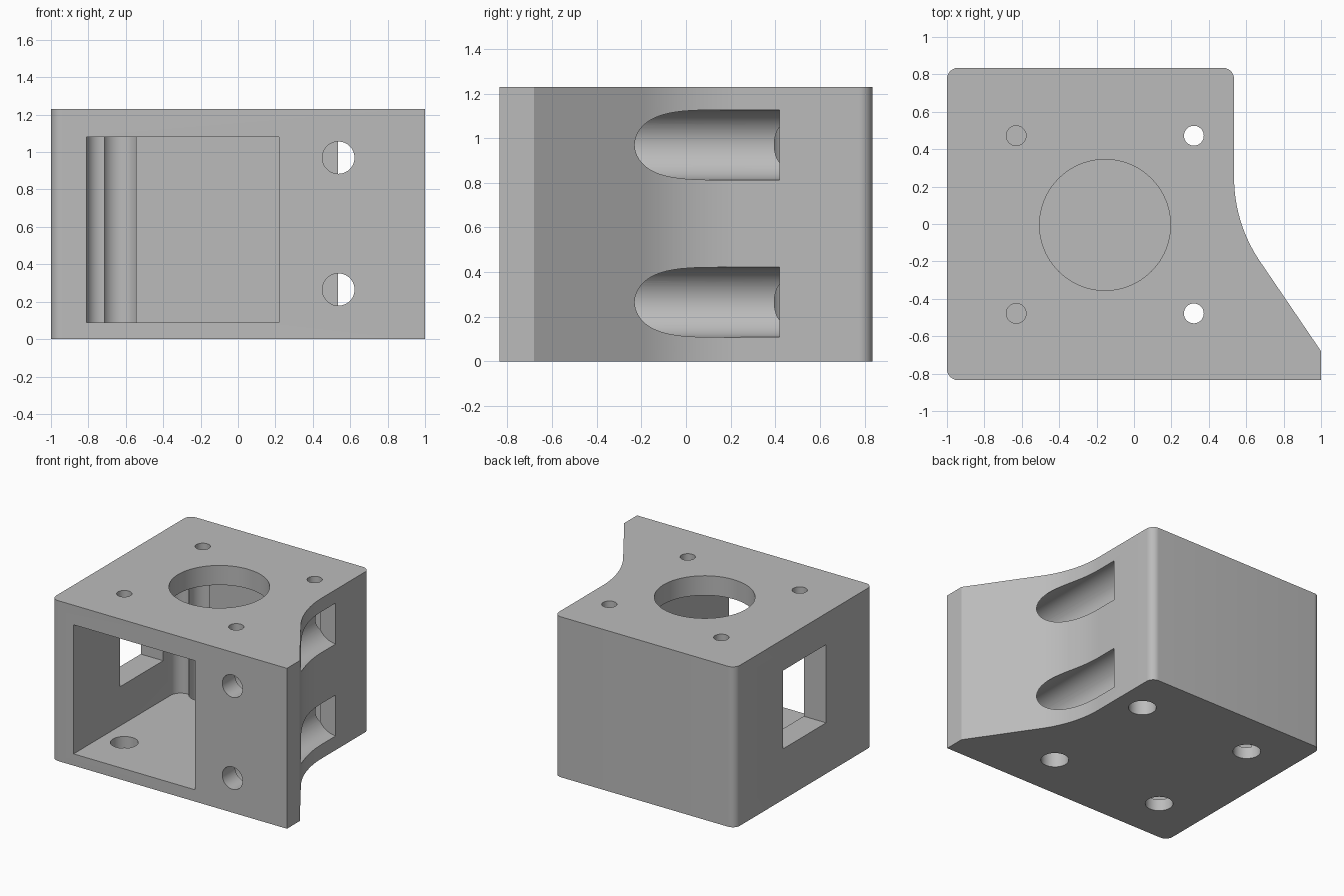
import bpy, bmesh, math
from mathutils import Vector, Matrix

cube = bpy.data.objects.get("Cube")
if cube:
    bpy.data.objects.remove(cube, do_unlink=True)

HEIGHT, FLOOR, CEILING = 1.23, 0.09, 1.08
HALF_Y = 0.835


def link(name, bm):
    bmesh.ops.recalc_face_normals(bm, faces=bm.faces)
    mesh = bpy.data.meshes.new(name)
    bm.to_mesh(mesh)
    bm.free()
    obj = bpy.data.objects.new(name, mesh)
    bpy.context.collection.objects.link(obj)
    return obj


def arc(cx, cy, r, start, end, steps=10):
    angles = [math.radians(start + (end - start) * i / steps) for i in range(steps + 1)]
    return [(cx + r * math.cos(a), cy + r * math.sin(a)) for a in angles]


def prism(name, outline, z0, z1):
    bm = bmesh.new()
    face = bm.faces.new([bm.verts.new((x, y, z0)) for x, y in outline])
    up = bmesh.ops.extrude_face_region(bm, geom=[face])["geom"]
    bmesh.ops.translate(bm, vec=(0, 0, z1 - z0),
                        verts=[v for v in up if isinstance(v, bmesh.types.BMVert)])
    return link(name, bm)


def rod(name, start, end, r, sides=64):
    start, end = Vector(start), Vector(end)
    axis = end - start
    turn = Vector((0, 0, 1)).rotation_difference(axis).to_matrix().to_4x4()
    bm = bmesh.new()
    bmesh.ops.create_cone(bm, cap_ends=True, segments=sides, radius1=r, radius2=r,
                          depth=axis.length,
                          matrix=Matrix.Translation((start + end) / 2) @ turn)
    return link(name, bm)


def cut(target, cutter):
    cutter.hide_render = True
    mod = target.modifiers.new(cutter.name, 'BOOLEAN')
    mod.operation, mod.solver, mod.object = 'DIFFERENCE', 'EXACT', cutter
    bpy.context.view_layer.objects.active = target
    bpy.ops.object.modifier_apply(modifier=mod.name)
    bpy.data.objects.remove(cutter, do_unlink=True)


# Block outline: rounded left and back corners, flared right side
R = 0.06
outline = arc(-1 + R, -HALF_Y + R, R, 180, 270)
outline += [(1, -HALF_Y), (1, -0.68)]
outline += arc(0.535 + 0.8, 0.25, 0.8, 214.5, 180, 24)
outline += arc(0.535 - R, HALF_Y - R, R, 0, 90)
outline += arc(-1 + R, HALF_Y - R, R, 90, 180)
block = prism("motor_mount_block", outline, 0, HEIGHT)

# Front cavity with one rounded inner corner
back, fillet = 0.425, 0.085
pocket = [(-0.81, -1), (0.22, -1), (0.22, back)]
pocket += arc(-0.81 + fillet, back - fillet, fillet, 90, 180)
cut(block, prism("cavity", pocket, FLOOR, CEILING))

# Window in the left wall
cut(block, prism("side_window", [(-1.2, -0.27), (-0.6, -0.27), (-0.6, 0.25), (-1.2, 0.25)],
                 0.39, 0.99))

# Round opening in the top plate
cut(block, rod("top_opening", (-0.155, -0.005, 1), (-0.155, -0.005, 1.4), 0.35, 96))

# Vertical screw holes: wide access from below, narrow through the top plate
for x in (-0.63, 0.32):
    for y in (-0.478, 0.472):
        cut(block, rod("access_hole", (x, y, -0.1), (x, y, CEILING), 0.097))
        # A thin bridging skin stays under the holes above the cavity
        bottom = CEILING + 0.01 if x < 0 else 1
        cut(block, rod("screw_hole", (x, y, bottom), (x, y, 1.4), 0.053))

# Horizontal bolt holes with wide head channels opening on the right side
for z in (0.265, 0.97):
    cut(block, rod("bolt_hole", (0.537, -1, z), (0.537, -0.5, z), 0.086))
    cut(block, rod("head_channel", (0.537, -0.68, z), (0.537, 0.42, z), 0.157))

# Grey plastic
grey = bpy.data.materials.new("grey_plastic")
grey.use_nodes = True
colour = (0.5, 0.5, 0.5, 1)
grey.diffuse_color = colour
for node in grey.node_tree.nodes:
    if node.type == 'BSDF_PRINCIPLED':
        node.inputs["Base Color"].default_value = colour
block.data.materials.clear()
block.data.materials.append(grey)
for poly in block.data.polygons:
    poly.material_index = 0

bpy.ops.object.select_all(action='DESELECT')
block.select_set(True)
bpy.context.view_layer.objects.active = block
bpy.ops.object.shade_smooth_by_angle(angle=math.radians(30))
